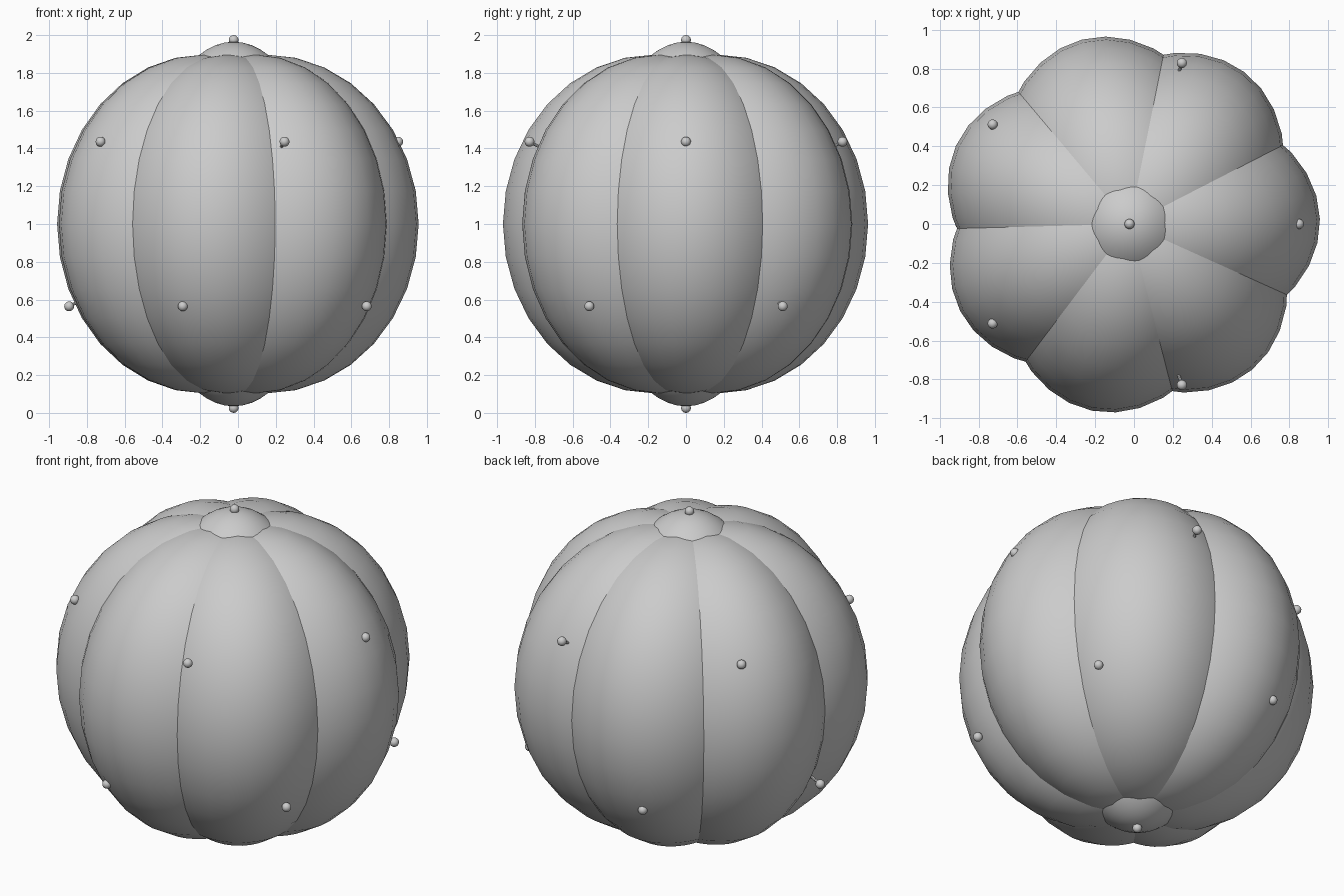
import bpy
from math import radians, pi, cos, sin, asin, atan
from mathutils import Vector

if "Cube" in bpy.data.objects:
    bpy.data.objects.remove(bpy.data.objects["Cube"])

CENTER = Vector((-0.023, 0, 1.0))
LOBES = 7
PIN_REACH = 0.974


def smooth(obj, name):
    obj.name = name
    bpy.ops.object.shade_smooth_by_angle(angle=radians(40))
    return obj


def ellipsoid(name, loc, scale, rot=0.0, seg=32, rings=16):
    bpy.ops.mesh.primitive_uv_sphere_add(segments=seg, ring_count=rings, radius=1,
                                         location=loc, rotation=(0, 0, rot))
    obj = bpy.context.object
    obj.scale = scale
    return smooth(obj, name)


# Central core, showing as a small cap at both poles
ellipsoid("core", CENTER, (0.49, 0.49, 0.965), 0, 48, 32)

# Seven overlapping lobes around the core
for i in range(LOBES):
    a = radians(1.5) + i * 2 * pi / LOBES
    pos = CENTER + Vector((cos(a), sin(a), 0)) * 0.17
    ellipsoid(f"lobe_{i + 1}", pos, (0.81, 0.62, 0.897), a)

# Twelve pin directions: the corners of an icosahedron
lat = atan(0.5)
directions = [Vector((0, 0, 1)), Vector((0, 0, -1))]
for i in range(5):
    for up, shift in ((1, 0), (-1, pi / 5)):
        a = i * 2 * pi / 5 + shift
        directions.append(Vector((cos(lat) * cos(a), cos(lat) * sin(a), up * sin(lat))))

# Pins: a thin stem from the middle with a small ball on the end
for i, d in enumerate(directions):
    ellipsoid(f"pin_ball_{i + 1}", CENTER + d * PIN_REACH, (0.026,) * 3, 0, 16, 10)
    bpy.ops.mesh.primitive_cylinder_add(vertices=8, radius=0.008, depth=PIN_REACH,
                                        location=CENTER + d * PIN_REACH / 2)
    stem = bpy.context.object
    stem.rotation_euler = d.to_track_quat('Z', 'Y').to_euler()
    smooth(stem, f"pin_stem_{i + 1}")
